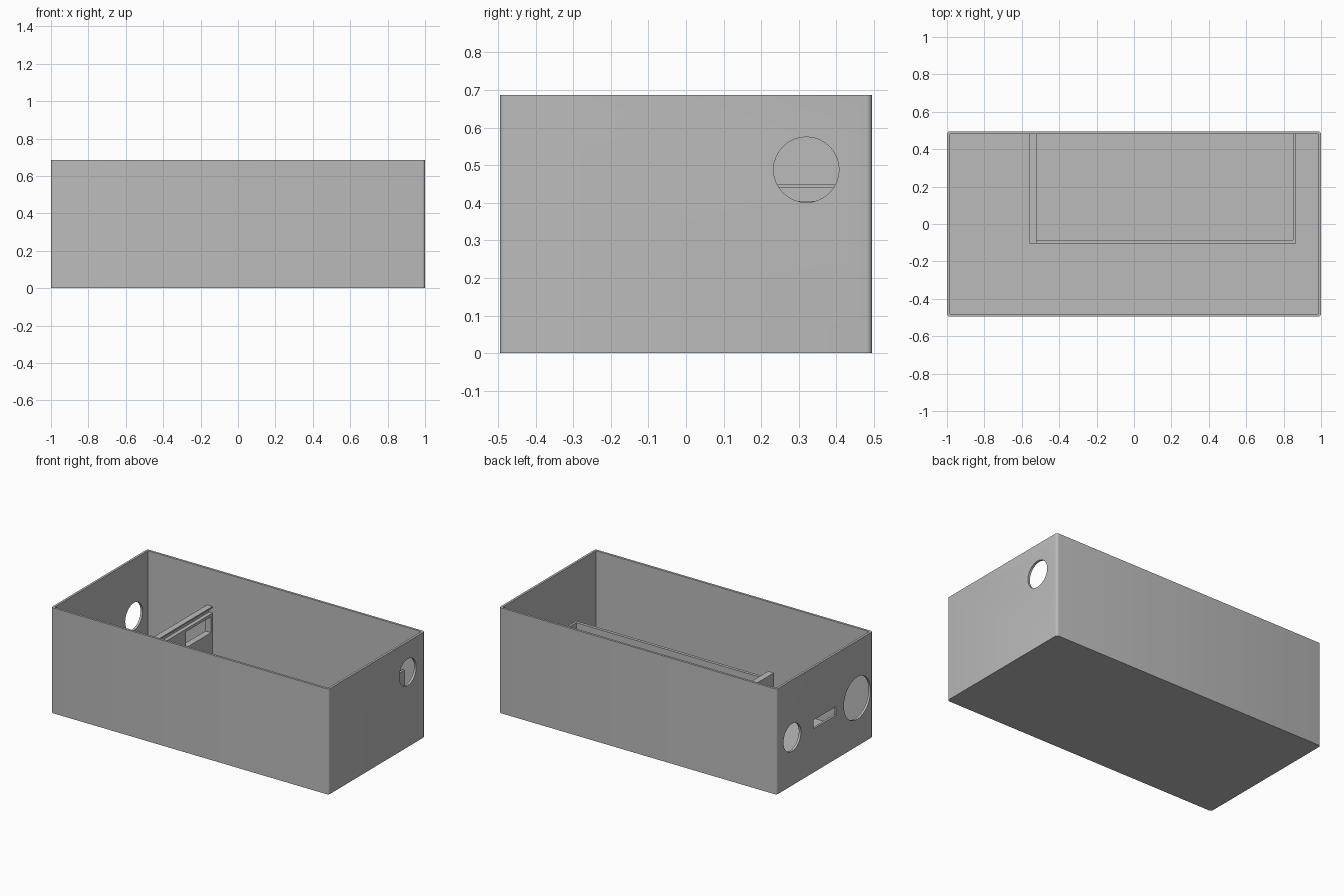
import bpy, bmesh
from mathutils import Matrix, Vector

cube = bpy.data.objects.get("Cube")
if cube:
    bpy.data.objects.remove(cube, do_unlink=True)

W, D, H, T = 1.0, 0.495, 0.687, 0.015   # half width, half depth, height, wall

grey = bpy.data.materials.new("grey plastic")
grey.use_nodes = True
colour = (0.5, 0.5, 0.5, 1)
grey.diffuse_color = colour
grey.node_tree.nodes["Principled BSDF"].inputs["Base Color"].default_value = colour


def add_object(name, bm):
    mesh = bpy.data.meshes.new(name)
    bmesh.ops.recalc_face_normals(bm, faces=bm.faces)
    bm.to_mesh(mesh)
    bm.free()
    mesh.materials.append(grey)
    ob = bpy.data.objects.new(name, mesh)
    bpy.context.collection.objects.link(ob)
    return ob


def box(name, x, y, z, round_corners=0):
    """Box from (min, max) ranges, optionally with rounded upright edges."""
    bm = bmesh.new()
    size = Vector((x[1] - x[0], y[1] - y[0], z[1] - z[0]))
    centre = Vector((sum(x), sum(y), sum(z))) / 2
    bmesh.ops.create_cube(bm, size=1, matrix=Matrix.Translation(centre) @ Matrix.Diagonal(size).to_4x4())
    if round_corners:
        upright = [e for e in bm.edges if abs(e.verts[0].co.z - e.verts[1].co.z) > 0.01]
        bmesh.ops.bevel(bm, geom=upright, offset=round_corners, segments=4, profile=0.5, affect='EDGES')
    return add_object(name, bm)


def port(name, x, y, z, radius):
    """Round cutter whose axis runs along x."""
    bm = bmesh.new()
    turn = Matrix.Translation((x, y, z)) @ Matrix.Rotation(1.5707963, 4, 'Y')
    bmesh.ops.create_cone(bm, cap_ends=True, segments=32, radius1=radius, radius2=radius, depth=0.1, matrix=turn)
    return add_object(name, bm)


def cut(ob, *cutters):
    """Subtract the cutters for good, then discard them."""
    bpy.context.view_layer.objects.active = ob
    for cutter in cutters:
        cutter.hide_render = True
        mod = ob.modifiers.new("cut", 'BOOLEAN')
        mod.operation, mod.solver, mod.object = 'DIFFERENCE', 'EXACT', cutter
        bpy.ops.object.modifier_apply(modifier=mod.name)
        bpy.data.objects.remove(cutter, do_unlink=True)


# Open case with ports in both ends
case = box("case", (-W, W), (-D, D), (0, H), T)
cut(case,
    box("cavity", (-W + T, W - T), (-D + T, D - T), (T, 1)),
    port("right_port", W, 0.32, 0.488, 0.087),
    port("small_port", -W, 0.335, 0.313, 0.09),
    port("large_port", -W, -0.335, 0.313, 0.138),
    box("slot", (-W - 0.05, -W + 0.05), (-0.115, 0.115), (0.285, 0.341)))

# Inner compartment against the back wall
back, base, top = D - T, T, 0.405
box("compartment_front_wall", (-0.52, 0.865), (-0.105, -0.085), (base, top))
box("compartment_side_wall", (0.85, 0.865), (-0.085, back), (base, top))

# Thick partition with a grooved top rail and a window
partition = box("partition", (-0.56, -0.52), (-0.105, back), (base, 0.448))
cut(partition,
    box("groove", (-0.545, -0.5), (-0.2, 0.6), (top, 0.44)),
    box("window", (-0.6, -0.5), (0.205, 0.465), (0.283, 0.387)))

# Soft corners, crisp edges
for ob in bpy.context.view_layer.objects:
    ob.select_set(ob == case)
bpy.context.view_layer.objects.active = case
bpy.ops.object.shade_smooth_by_angle(angle=0.5)
